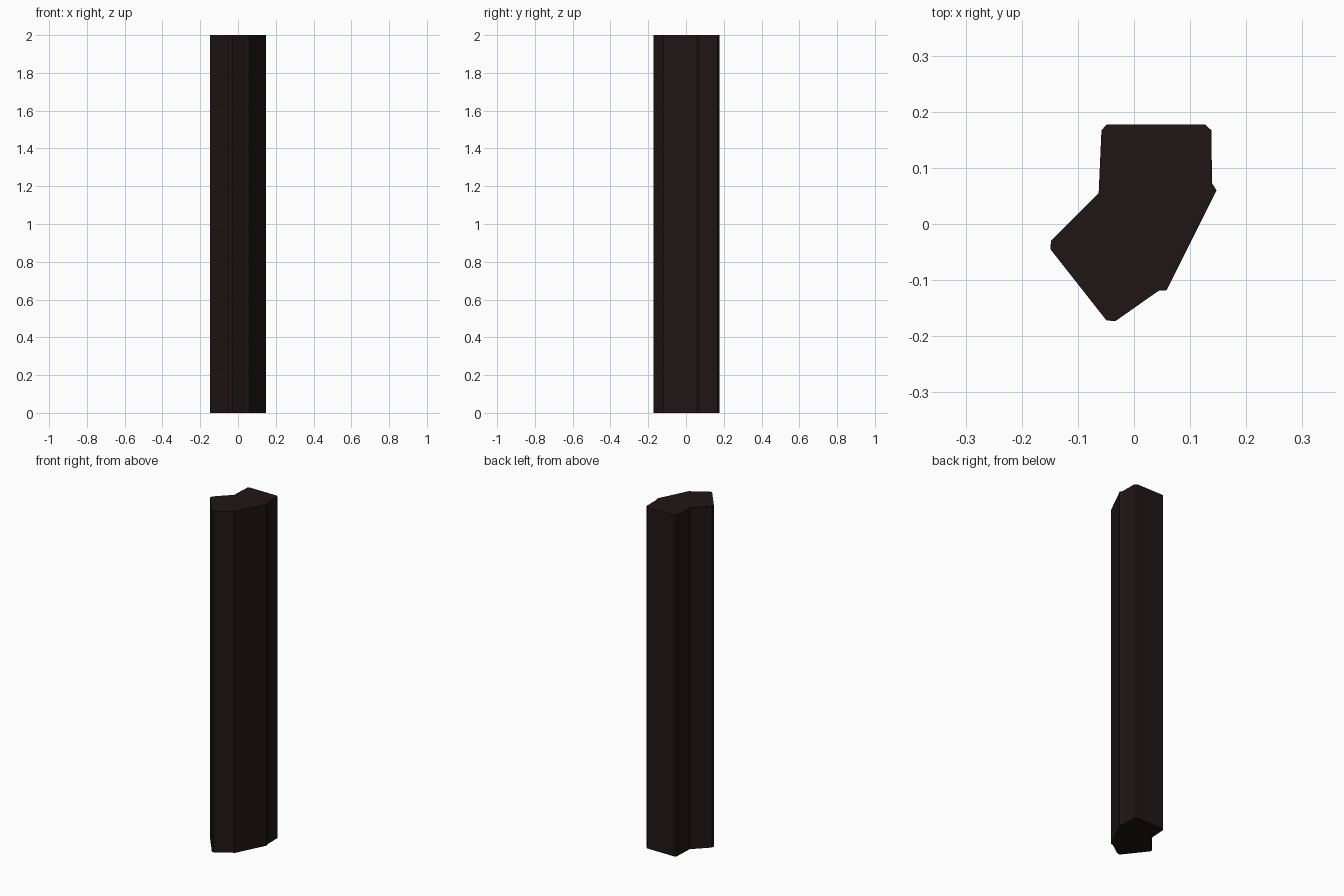
import bpy, bmesh

if "Cube" in bpy.data.objects:
    bpy.data.objects.remove(bpy.data.objects["Cube"])

HEIGHT = 2.0

# Bent post cross-section with small chamfered corners, counter-clockwise
PROFILE = [
    (-0.049, 0.177), (-0.058, 0.167), (-0.063, 0.055),
    (-0.148, -0.030), (-0.149, -0.045),
    (-0.049, -0.172), (-0.033, -0.173),
    (0.044, -0.119), (0.058, -0.118),
    (0.147, 0.060), (0.139, 0.073),
    (0.138, 0.167), (0.127, 0.177),
]


def extruded_prism(name, profile, height, material):
    bm = bmesh.new()
    base = bm.faces.new([bm.verts.new((x, y, 0)) for x, y in profile])
    # Keep the base and raise a copy of it to make the walls and top
    ext = bmesh.ops.extrude_face_region(bm, geom=[base], use_keep_orig=True)
    top = [e for e in ext["geom"] if isinstance(e, bmesh.types.BMVert)]
    bmesh.ops.translate(bm, verts=top, vec=(0, 0, height))
    bmesh.ops.recalc_face_normals(bm, faces=bm.faces[:])
    mesh = bpy.data.meshes.new(name)
    bm.to_mesh(mesh)
    bm.free()
    mesh.materials.append(material)
    obj = bpy.data.objects.new(name, mesh)
    bpy.context.collection.objects.link(obj)
    return obj


# Very dark brown finish
dark_brown = bpy.data.materials.new("dark_brown")
dark_brown.diffuse_color = (0.014, 0.008, 0.007, 1)
dark_brown.use_nodes = True
dark_brown.node_tree.nodes["Principled BSDF"].inputs["Base Color"].default_value = dark_brown.diffuse_color

extruded_prism("corner_post", PROFILE, HEIGHT, dark_brown)
